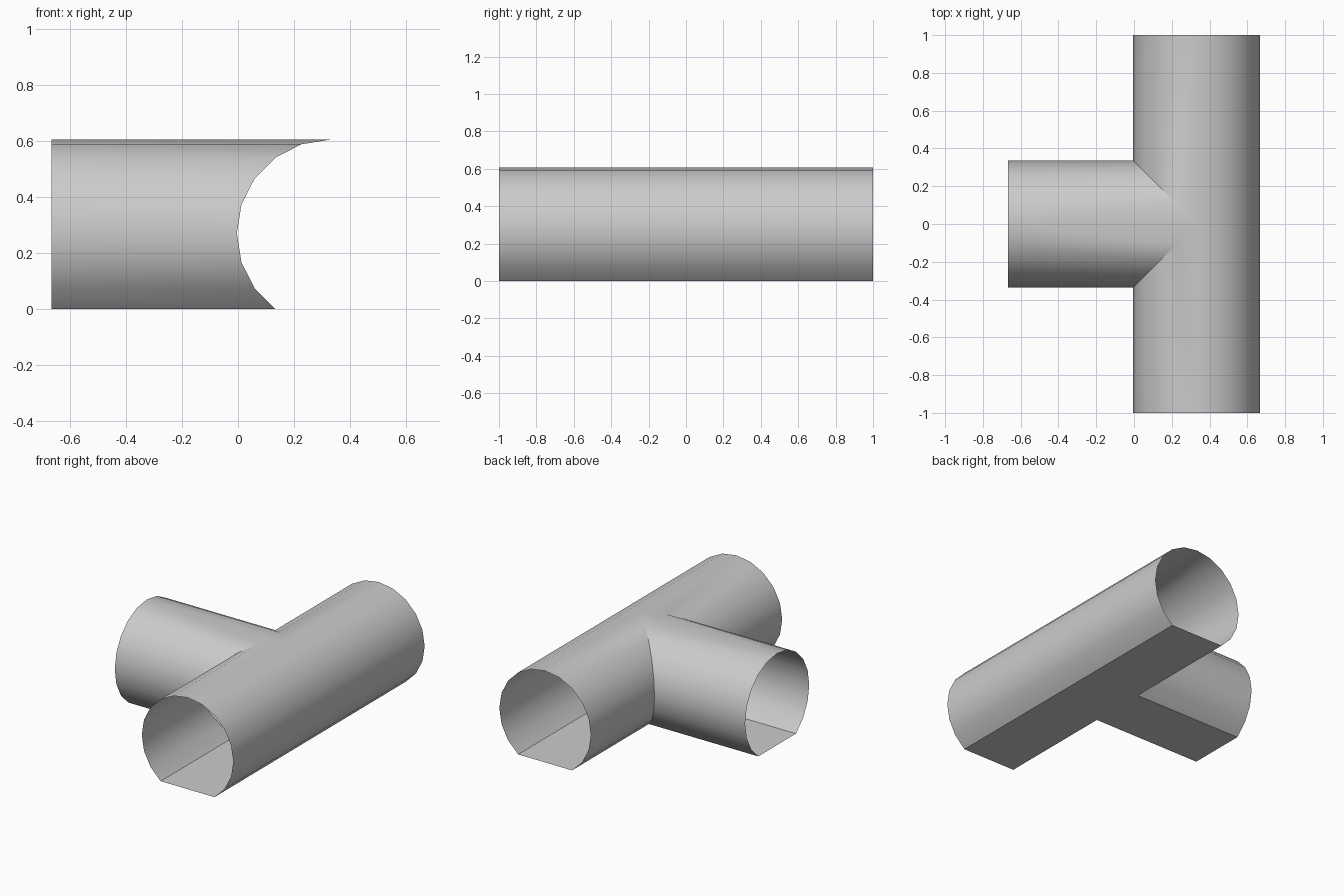
import bpy, bmesh, math

if "Cube" in bpy.data.objects:
    bpy.data.objects.remove(bpy.data.objects["Cube"])

R = 0.335            # tube radius
CX = 0.331           # x of the main tube's axis
CZ = R * math.sin(math.radians(54))
HALF, LEFT = 1.0, -0.667

# Half cross-section: top point, round side (20-gon), then flat floor centre
half = [(R * math.cos(math.radians(a)), CZ + R * math.sin(math.radians(a)))
        for a in range(90, -55, -18)] + [(0.0, 0.0)]
half[0] = (0.0, CZ + R)

bm = bmesh.new()


def strip(start, end):
    """Skin between two rows of points."""
    for i in range(len(start) - 1):
        pts = []
        for p in (start[i], start[i + 1], end[i + 1], end[i]):
            if not any(sum((a - b) ** 2 for a, b in zip(p, q)) < 1e-10 for q in pts):
                pts.append(p)
        bm.faces.new([bm.verts.new(p) for p in pts])


for s in (-1, 1):
    # Main tube, plain right side
    strip([(CX + d, s * HALF, z) for d, z in half],
          [(CX + d, 0, z) for d, z in half])
    # Main tube, left side mitred for the branch
    strip([(CX - d, s * HALF, z) for d, z in half],
          [(CX - d, s * d, z) for d, z in half])
    # Branch tube, running left from the mitre
    strip([(LEFT, s * d, z) for d, z in half],
          [(CX - d, s * d, z) for d, z in half])

# Weld seams and face everything outward
bmesh.ops.remove_doubles(bm, verts=bm.verts, dist=1e-4)
bmesh.ops.recalc_face_normals(bm, faces=bm.faces)
floor = min(bm.faces, key=lambda f: f.calc_center_median().z)
if floor.normal.z > 0:
    bmesh.ops.reverse_faces(bm, faces=bm.faces)
bmesh.ops.dissolve_limit(bm, angle_limit=math.radians(0.5),
                         verts=bm.verts, edges=bm.edges)

mesh = bpy.data.meshes.new("tunnel_junction")
bm.to_mesh(mesh)
bm.free()
obj = bpy.data.objects.new("tunnel_junction", mesh)
bpy.context.collection.objects.link(obj)
bpy.context.view_layer.objects.active = obj
obj.select_set(True)
bpy.ops.object.shade_smooth_by_angle(angle=math.radians(30))
